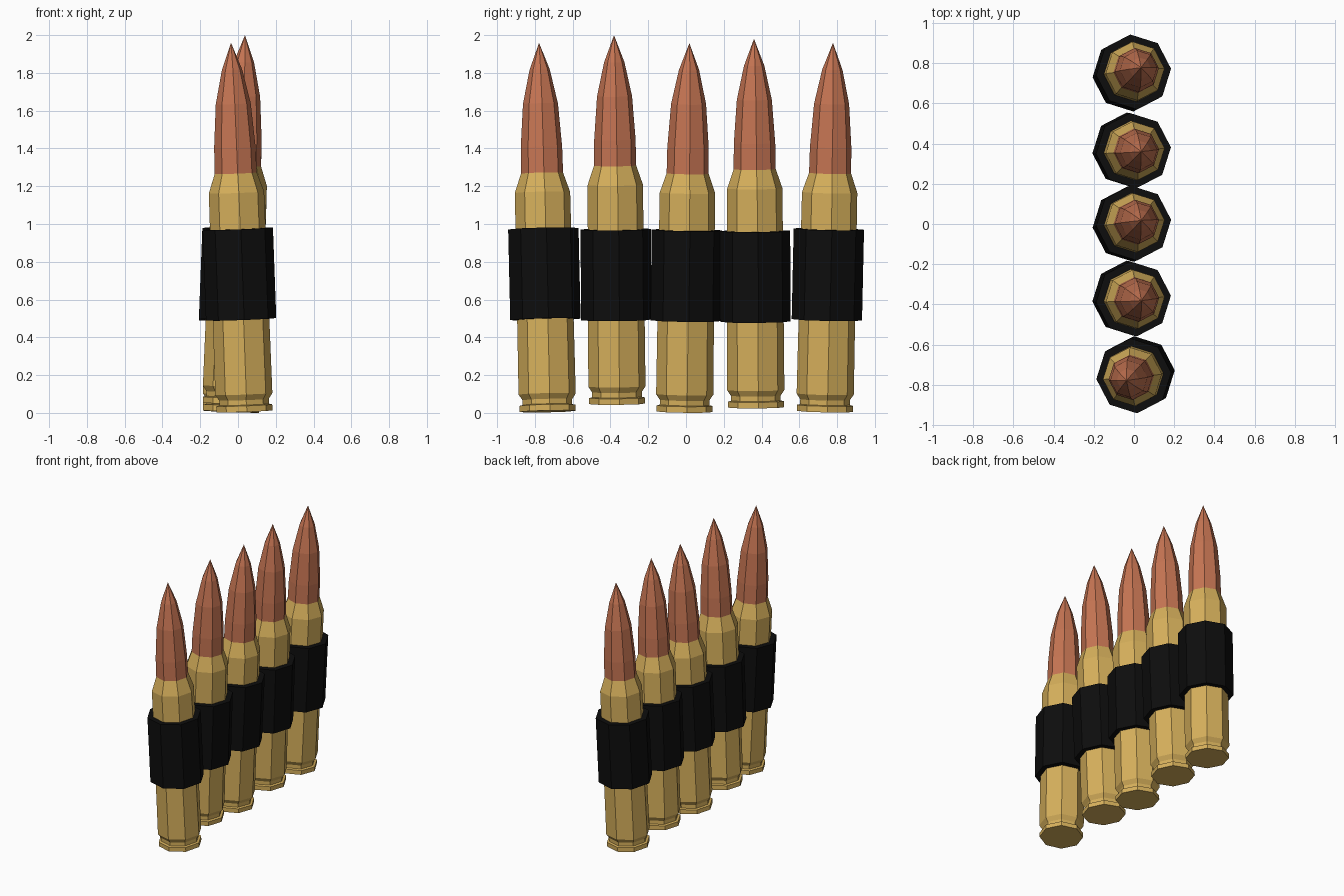
import bpy, bmesh, math
from mathutils import Vector

if "Cube" in bpy.data.objects:
    bpy.data.objects.remove(bpy.data.objects["Cube"])

SIDES = 8
ROLL = math.radians(5)
LENGTH = 1.953


def material(name, rgb):
    m = bpy.data.materials.new(name)
    m.diffuse_color = (*rgb, 1)
    m.use_nodes = True
    m.node_tree.nodes["Principled BSDF"].inputs["Base Color"].default_value = m.diffuse_color
    return m


BRASS = material("brass", (0.67, 0.43, 0.105))
COPPER = material("copper", (0.56, 0.175, 0.085))
BLACK = material("black webbing", (0.004, 0.004, 0.004))


def lathe(name, profile, mat, closed=False):
    """Octagonal turning of a (radius, z) profile; radius 0 makes a point."""
    bm = bmesh.new()
    rings = []
    for r, z in profile:
        if r == 0:
            rings.append([bm.verts.new((0, 0, z))] * SIDES)
        else:
            rings.append([bm.verts.new((r * math.cos(ROLL + math.tau * i / SIDES),
                                        r * math.sin(ROLL + math.tau * i / SIDES), z))
                          for i in range(SIDES)])
    pairs = list(zip(rings, rings[1:]))
    if closed:
        pairs.append((rings[-1], rings[0]))
    for a, b in pairs:
        for i in range(SIDES):
            j = (i + 1) % SIDES
            bm.faces.new(dict.fromkeys((a[i], a[j], b[j], b[i])))
    if not closed and profile[0][0] > 0:
        bm.faces.new(rings[0][::-1])
    bmesh.ops.recalc_face_normals(bm, faces=bm.faces)
    me = bpy.data.meshes.new(name)
    bm.to_mesh(me)
    bm.free()
    me.materials.append(mat)
    ob = bpy.data.objects.new(name, me)
    bpy.context.collection.objects.link(ob)
    return ob


# casing with rim, groove, body, shoulder; pointed tip; webbing loop
CASE = [(0.149, 0), (0.149, 0.032), (0.132, 0.036), (0.132, 0.062),
        (0.152, 0.092), (0.147, 1.16), (0.112, 1.262)]
TIP = [(0.112, 1.25), (0.110, 1.40), (0.093, 1.63), (0.054, 1.81), (0, LENGTH)]
LOOP = [(0.148, -0.24), (0.187, -0.24), (0.187, 0.24), (0.148, 0.24)]

# base (x, y, z), tip (x, y), loop centre height
ROUNDS = [
    ((0.034, -0.733, 0.008), (-0.037, -0.778), 0.735),
    ((-0.038, -0.365, 0.048), (0.037, -0.381), 0.732),
    ((-0.038, -0.008, 0.006), (0.036, 0.018), 0.728),
    ((-0.038, 0.370, 0.029), (0.036, 0.360), 0.723),
    ((-0.038, 0.735, 0.008), (0.035, 0.778), 0.733),
]

for n, (base, tip, loop_z) in enumerate(ROUNDS, 1):
    base = Vector(base)
    lean = Vector((tip[0] - base.x, tip[1] - base.y, LENGTH)).normalized()
    turn = Vector((0, 0, 1)).rotation_difference(lean)
    loop_at = base + lean * ((loop_z - base.z) / lean.z)
    for name, profile, mat, closed, at in (
            ("casing", CASE, BRASS, False, base),
            ("pointed_tip", TIP, COPPER, False, base),
            ("belt_loop", LOOP, BLACK, True, loop_at)):
        ob = lathe(f"{name}_{n}", profile, mat, closed)
        ob.rotation_mode = 'QUATERNION'
        ob.rotation_quaternion = turn
        ob.location = at
